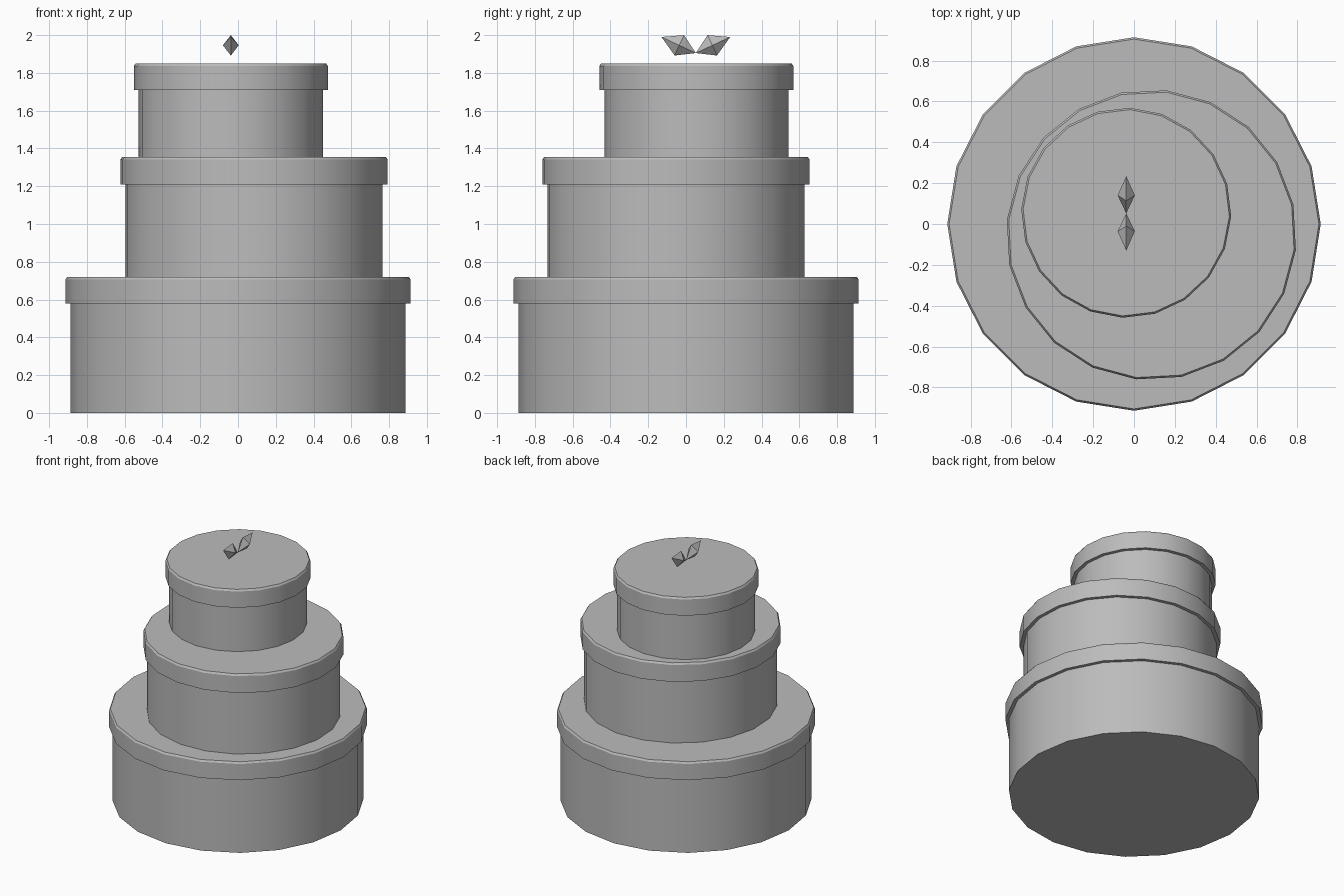
import bpy, bmesh
from math import cos, sin, pi, radians

SIDES = 20

old = bpy.data.objects.get("Cube")
if old:
    bpy.data.objects.remove(old, do_unlink=True)

grey = bpy.data.materials.new("plain grey")
grey.use_nodes = True
grey.diffuse_color = (0.5, 0.5, 0.5, 1)
grey.node_tree.nodes["Principled BSDF"].inputs["Base Color"].default_value = grey.diffuse_color


def finish(name, bm, smooth=False):
    bmesh.ops.recalc_face_normals(bm, faces=bm.faces)
    mesh = bpy.data.meshes.new(name)
    bm.to_mesh(mesh)
    bm.free()
    mesh.materials.append(grey)
    ob = bpy.data.objects.new(name, mesh)
    bpy.context.collection.objects.link(ob)
    if smooth:
        bpy.ops.object.select_all(action='DESELECT')
        ob.select_set(True)
        bpy.context.view_layer.objects.active = ob
        bpy.ops.object.shade_smooth_by_angle(angle=radians(30))
    return ob


def turned(name, profile, centre, turn):
    """Closed solid with one polygon ring per (radius, height) pair."""
    bm = bmesh.new()
    rings = [[bm.verts.new((r * cos(2 * pi * i / SIDES), r * sin(2 * pi * i / SIDES), z))
              for i in range(SIDES)] for r, z in profile]
    for low, high in zip(rings, rings[1:]):
        for i in range(SIDES):
            j = (i + 1) % SIDES
            bm.faces.new((low[i], low[j], high[j], high[i]))
    bm.faces.new(rings[0])
    bm.faces.new(rings[-1])
    ob = finish(name, bm, smooth=True)
    ob.location = (*centre, 0)
    ob.rotation_euler.z = radians(turn)


# Stacked round boxes: centre, turn, body radius, base, lid bottom, lid top
tiers = {
    "bottom": ((0, 0), 0, 0.888, 0, 0.58, 0.72),
    "middle": ((0.085, -0.053), -6, 0.685, 0.72, 1.21, 1.355),
    "top": ((-0.038, 0.055), -2, 0.488, 1.355, 1.71, 1.85),
}
for name, (centre, turn, r, base, rim, top) in tiers.items():
    turned(name + "_box", [(r, base), (r, rim)], centre, turn)
    lid = r + 0.026
    turned(name + "_lid", [(lid, rim), (lid, top - 0.014), (lid - 0.009, top)], centre, turn)

# Bow: two pointed loops meeting at the knot, mirrored along y
KNOT_Y, BOW_X = 0.052, -0.038
for name, s in (("front_bow_loop", -1), ("back_bow_loop", 1)):
    bm = bmesh.new()
    tip, knot, *ring = [bm.verts.new((BOW_X + x, KNOT_Y + s * y, z)) for x, y, z in (
        (0, 0.182, 1.99), (0, 0, 1.905),
        (0, 0.062, 2.0), (0.042, 0.088, 1.946), (0, 0.112, 1.892), (-0.042, 0.088, 1.946))]
    for i in range(4):
        for end in (tip, knot):
            bm.faces.new((end, ring[i], ring[(i + 1) % 4]))
    finish(name, bm)
